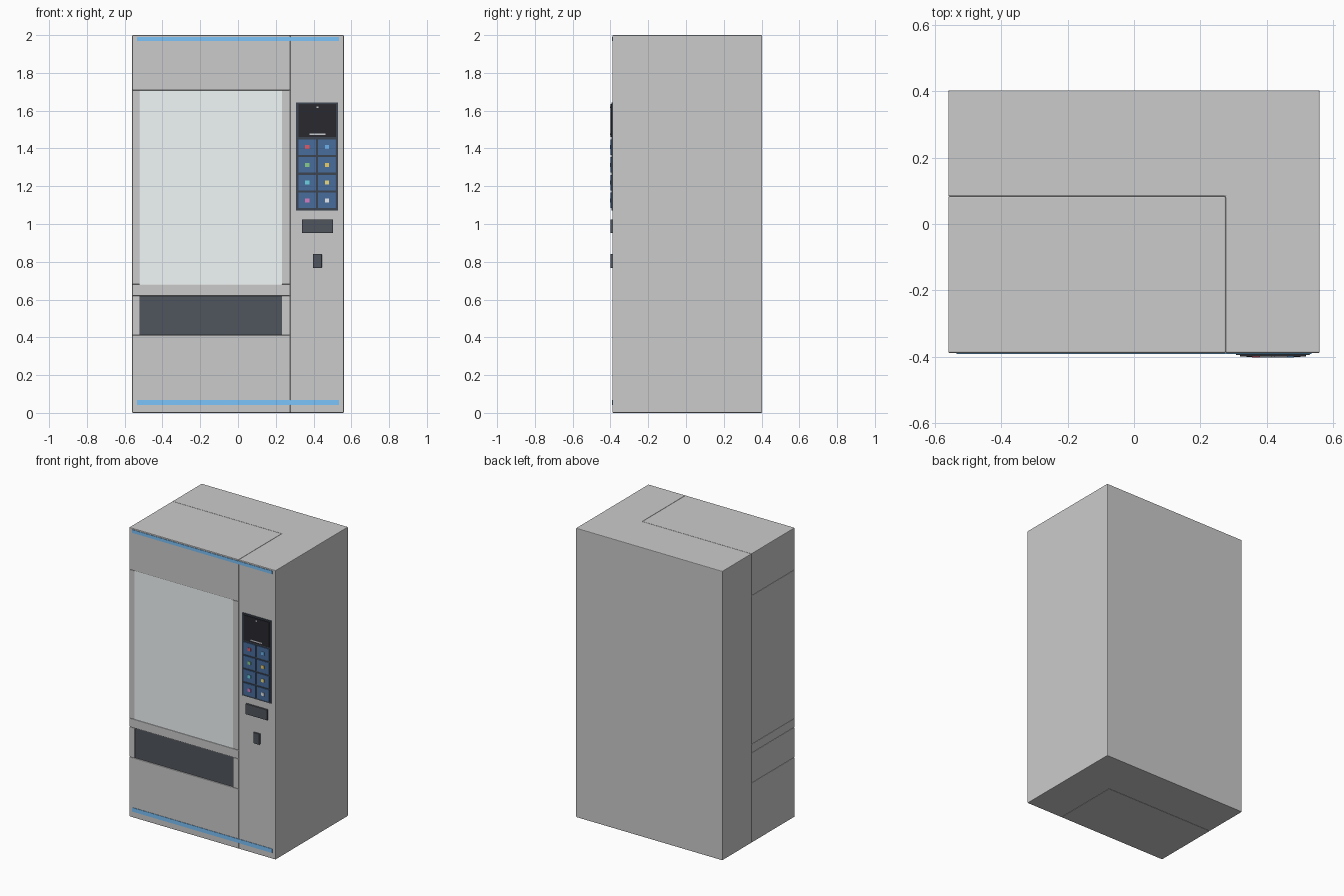
import bpy, bmesh

if "Cube" in bpy.data.objects:
    bpy.data.objects.remove(bpy.data.objects["Cube"])

FRONT, BACK = -0.389, 0.403      # cabinet front and back planes
SEAM_X, SEAM_Y = 0.2765, 0.0835  # where the door section meets the L-shaped cabinet
SIDE = 0.56


def material(name, rgb):
    m = bpy.data.materials.new(name)
    m.diffuse_color = (*rgb, 1)
    m.use_nodes = True
    m.node_tree.nodes["Principled BSDF"].inputs["Base Color"].default_value = m.diffuse_color
    return m


def finish(name, bm, mat=None, bevel=0.0, segments=2):
    bmesh.ops.recalc_face_normals(bm, faces=bm.faces)
    if bevel:
        bmesh.ops.bevel(bm, geom=bm.edges[:], offset=bevel, segments=segments,
                        profile=0.5, affect='EDGES')
    me = bpy.data.meshes.new(name)
    bm.to_mesh(me)
    bm.free()
    ob = bpy.data.objects.new(name, me)
    bpy.context.collection.objects.link(ob)
    if mat:
        me.materials.append(mat)
    return ob


def box(name, x, y, z, mat=None, bevel=0.0):
    bm = bmesh.new()
    bmesh.ops.create_cube(bm, size=1)
    for v in bm.verts:
        v.co = [lo + (c + 0.5) * (hi - lo) for c, (lo, hi) in zip(v.co, (x, y, z))]
    return finish(name, bm, mat, bevel)


def plate(name, cx, cz, w, h, y, mat, bevel=0.0):
    """Thin plate on the front, from plane y[0] back to y[1]."""
    return box(name, (cx - w / 2, cx + w / 2), y, (cz - h / 2, cz + h / 2), mat, bevel)


glass = material("glass", (0.88, 0.93, 0.94))
dark = material("dark_grey", (0.08, 0.09, 0.11))
black = material("screen_black", (0.022, 0.022, 0.028))
panel_col = material("panel_slate", (0.045, 0.06, 0.08))
blue = material("button_blue", (0.065, 0.15, 0.33))
strip = material("light_blue", (0.2, 0.55, 0.95))
pale = material("pale_grey", (0.6, 0.62, 0.65))

# L-shaped cabinet: back section and right-hand column
bm = bmesh.new()
outline = [(-SIDE, BACK), (-SIDE, SEAM_Y), (SEAM_X, SEAM_Y),
           (SEAM_X, FRONT), (SIDE, FRONT), (SIDE, BACK)]
base = bm.faces.new([bm.verts.new((x, y, 0)) for x, y in outline])
ext = bmesh.ops.extrude_face_region(bm, geom=[base])
bmesh.ops.translate(bm, vec=(0, 0, 2),
                    verts=[g for g in ext["geom"] if isinstance(g, bmesh.types.BMVert)])
finish("cabinet", bm, bevel=0.004)

# Door section: full-width blocks and the side posts between them
door_y = (FRONT, SEAM_Y)
for name, z in (("lower_block", (0, 0.412)), ("middle_rail", (0.62, 0.68)),
                ("header_block", (1.708, 2))):
    box(name, (-SIDE, SEAM_X), door_y, z, bevel=0.004)
for name, z in (("chute", (0.412, 0.62)), ("window", (0.68, 1.708))):
    box(name + "_left_post", (-SIDE, -0.521), door_y, z, bevel=0.004)
    box(name + "_right_post", (0.232, SEAM_X), door_y, z, bevel=0.004)

# Display window and delivery flap
box("window_glass", (-0.523, 0.234), (FRONT + 0.004, FRONT + 0.016), (0.678, 1.71), glass)
box("delivery_flap", (-0.523, 0.234), (FRONT + 0.008, FRONT + 0.024), (0.41, 0.622), dark)

# Light strips at top and bottom
plate("top_light_strip", 0, 1.98, 1.07, 0.022, (FRONT - 0.003, FRONT + 0.002), strip)
plate("bottom_light_strip", 0, 0.055, 1.07, 0.028, (FRONT - 0.003, FRONT + 0.002), strip)

# Control panel with screen
plate("control_panel", 0.419, 1.358, 0.222, 0.572, (-0.395, FRONT + 0.004), panel_col, 0.001)
plate("screen", 0.419, 1.547, 0.198, 0.175, (-0.400, -0.394), black, 0.001)
plate("screen_bar", 0.421, 1.475, 0.085, 0.008, (-0.402, -0.399), pale)
plate("screen_sensor", 0.420, 1.618, 0.010, 0.008, (-0.402, -0.399), pale)

# Selection buttons, each with a small coloured marker
marker_colours = [(0.75, 0.1, 0.14), (0.15, 0.45, 0.85), (0.25, 0.6, 0.25), (0.85, 0.6, 0.12),
                  (0.15, 0.65, 0.75), (0.85, 0.7, 0.2), (0.7, 0.2, 0.55), (0.8, 0.82, 0.85)]
for i, rgb in enumerate(marker_colours):
    row, col = divmod(i, 2)
    cx, cz = 0.367 + col * 0.104, 1.407 - row * 0.094
    plate(f"button_{i + 1}", cx, cz, 0.094, 0.083, (-0.400, -0.394), blue, 0.001)
    plate(f"button_marker_{i + 1}", cx, cz, 0.022, 0.022, (-0.403, -0.399),
          material(f"marker_{i + 1}", rgb))

# Note slot and coin slot
plate("note_slot", 0.421, 0.988, 0.164, 0.072, (-0.401, FRONT + 0.004), dark, 0.002)
plate("coin_slot", 0.420, 0.804, 0.047, 0.074, (-0.401, FRONT + 0.004), dark, 0.002)
